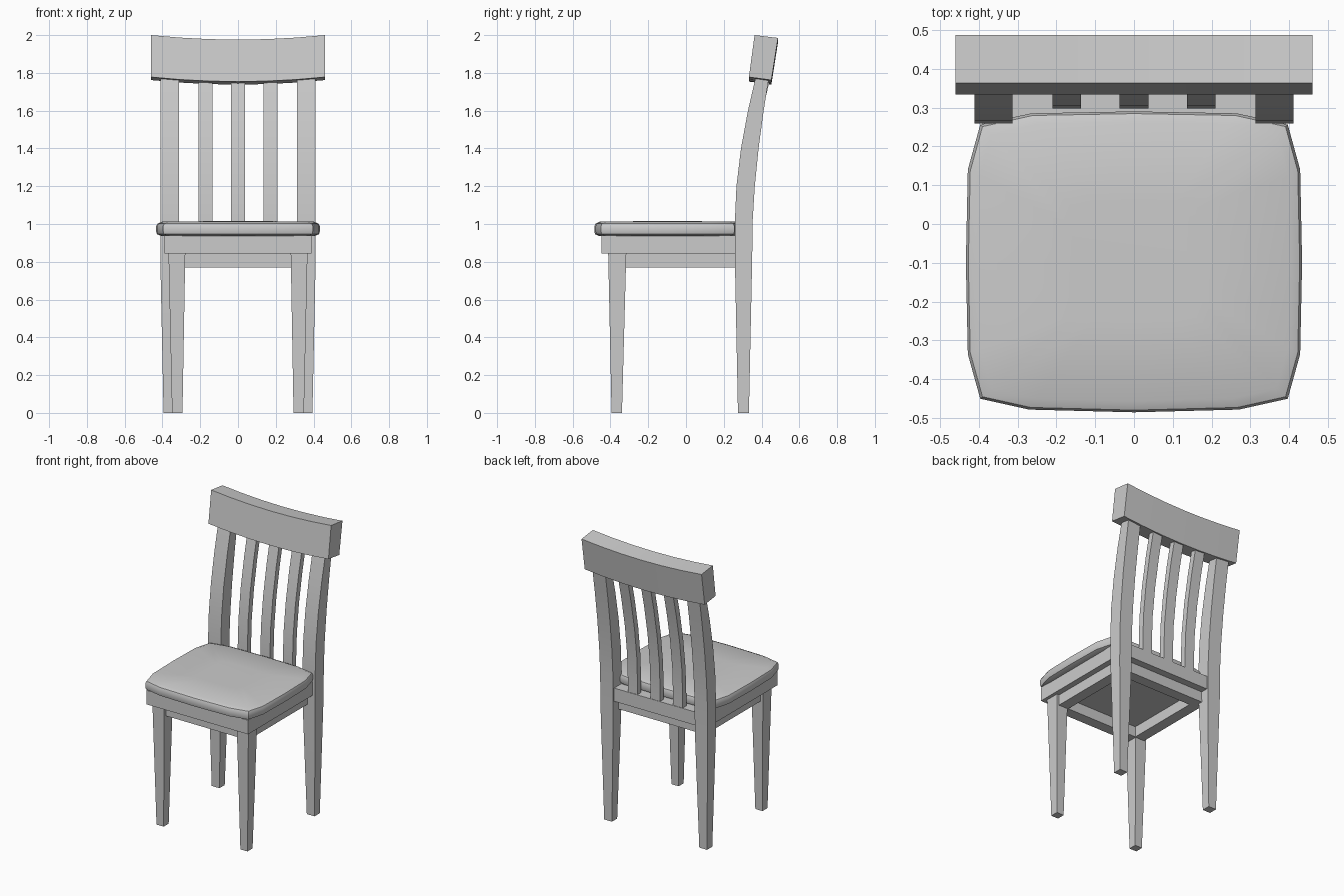
import bpy, bmesh

if "Cube" in bpy.data.objects:
    bpy.data.objects.remove(bpy.data.objects["Cube"])


def make_object(name, bm, smooth=None):
    bmesh.ops.recalc_face_normals(bm, faces=bm.faces[:])
    mesh = bpy.data.meshes.new(name)
    bm.to_mesh(mesh)
    bm.free()
    ob = bpy.data.objects.new(name, mesh)
    bpy.context.collection.objects.link(ob)
    if smooth:
        bpy.ops.object.select_all(action='DESELECT')
        bpy.context.view_layer.objects.active = ob
        ob.select_set(True)
        bpy.ops.object.shade_smooth_by_angle(angle=smooth)
    return ob


def loft(name, rings, smooth=None):
    """Skin a list of equal-length point rings and cap both ends."""
    bm = bmesh.new()
    rows = [[bm.verts.new(p) for p in ring] for ring in rings]
    n = len(rows[0])
    for a, b in zip(rows, rows[1:]):
        for i in range(n):
            j = (i + 1) % n
            bm.faces.new((a[i], a[j], b[j], b[i]))
    bm.faces.new(rows[0])
    bm.faces.new(rows[-1])
    return make_object(name, bm, smooth)


def rect(x0, x1, y0, y1, z):
    return [(x0, y0, z), (x1, y0, z), (x1, y1, z), (x0, y1, z)]


def box(name, x0, x1, y0, y1, z0, z1):
    return loft(name, [rect(x0, x1, y0, y1, z0), rect(x0, x1, y0, y1, z1)])


# Curve shared by back posts and slats: (z, front y, back y)
BACK = [(0.80, 0.259, 0.350), (1.02, 0.259, 0.353), (1.20, 0.267, 0.364),
        (1.40, 0.291, 0.384), (1.60, 0.328, 0.411), (1.80, 0.374, 0.443)]

for side, s in (("left", -1), ("right", 1)):
    # Back posts: tapered leg below, curved upright above
    rings = [rect(s * 0.335, s * 0.394, 0.275, 0.333, 0)]
    rings += [rect(s * 0.313, s * 0.411, f, b, z) for z, f, b in BACK]
    loft("back_post_" + side, rings, 0.5)
    # Tapered front legs
    loft("front_leg_" + side, [
        rect(s * 0.294, s * 0.349, -0.394, -0.339, 0),
        rect(s * 0.279, s * 0.368, -0.412, -0.316, 0.85)])
    # Lower side aprons
    box("side_apron_" + side, s * 0.275, s * 0.35, -0.39, 0.29, 0.77, 0.845)

# Lower front and back aprons
box("front_apron", -0.275, 0.275, -0.39, -0.315, 0.77, 0.845)
box("back_apron", -0.275, 0.275, 0.215, 0.29, 0.77, 0.845)

# Seat base and the rail the slats stand on
box("seat_base", -0.39, 0.39, -0.447, 0.262, 0.843, 0.94)
box("slat_rail", -0.33, 0.33, 0.258, 0.34, 0.843, 0.935)

# Back slats follow the posts
for i, x in enumerate((-0.173, 0, 0.173)):
    loft("back_slat_%d" % (i + 1),
         [rect(x - 0.037, x + 0.037, f + 0.038, f + 0.078, max(z, 0.92))
          for z, f, b in BACK], 0.5)

# Top rail: tilted block with a gentle sag towards the middle
SECTION = [(0.333, 1.778), (0.363, 2.0), (0.487, 1.985), (0.452, 1.762)]
rings = []
for x in (-0.46, -0.31, -0.155, 0, 0.155, 0.31, 0.46):
    sag = 0.024 * (1 - (x / 0.46) ** 2)
    rings.append([(x, y, z - sag) for y, z in SECTION])
loft("top_rail", rings, 0.5)

# Cushioned seat: bowed square outline with rounded edge
HALF = [(0, -0.485), (0.27, -0.478), (0.396, -0.45), (0.428, -0.335),
        (0.433, -0.10), (0.428, 0.14), (0.396, 0.256), (0.265, 0.285), (0, 0.29)]
outline = HALF + [(-x, y) for x, y in reversed(HALF[1:-1])]
CY = -0.098


def seat_ring(inset, z):
    k = 1 - inset / 0.41
    return [(x * k, CY + (y - CY) * k, z) for x, y in outline]


loft("seat", [seat_ring(i, z) for i, z in (
    (0.025, 0.937), (0.004, 0.946), (0, 0.960), (0, 0.988),
    (0.006, 1.002), (0.03, 1.012), (0.25, 1.015))], 0.6)
